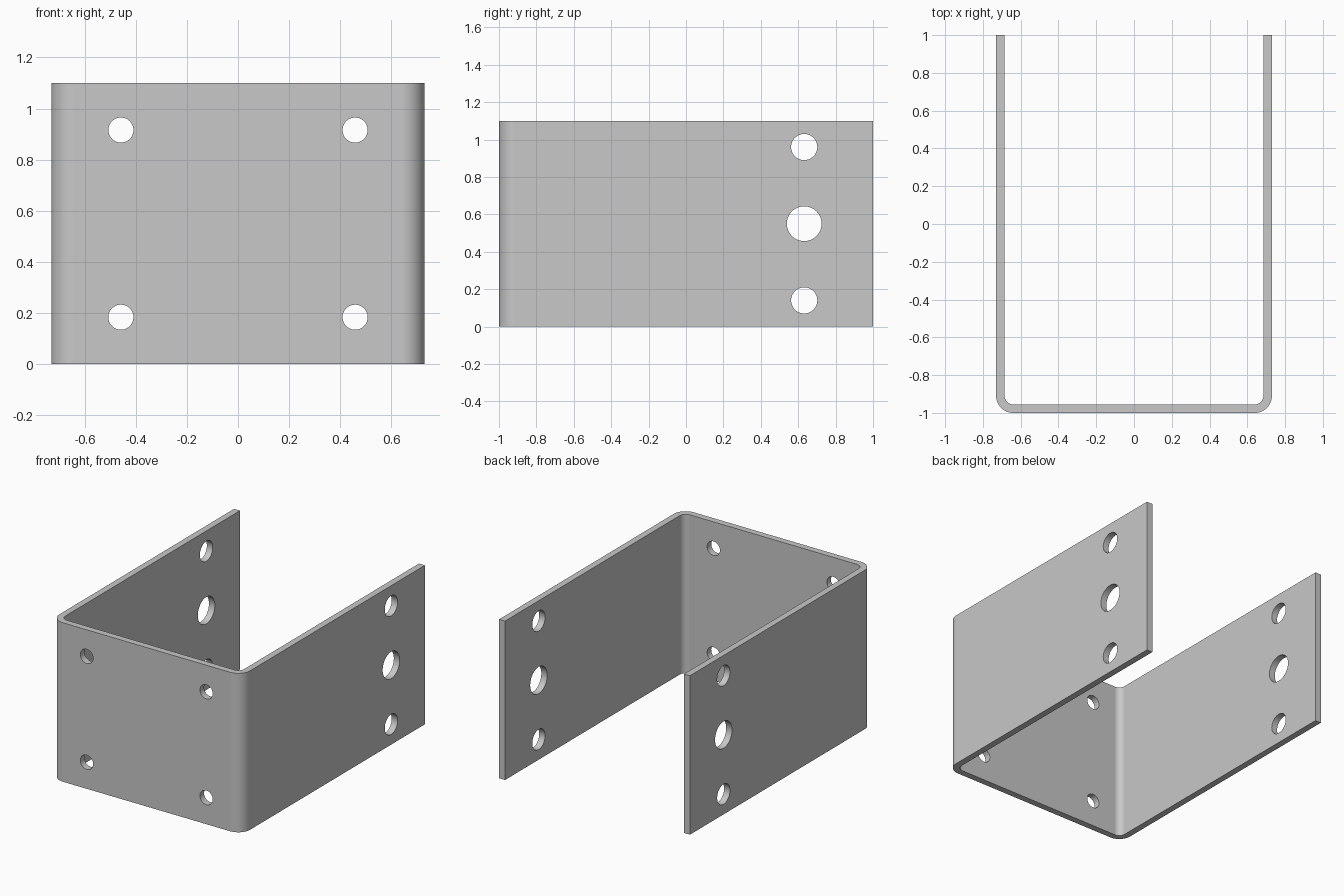
import bpy, bmesh
from math import sin, cos, pi
from mathutils import Matrix, Vector

HALF_W, HALF_L, HEIGHT = 0.73, 1.0, 1.1
THICK, BEND, STEPS = 0.045, 0.09, 12

cube = bpy.data.objects.get("Cube")
if cube:
    bpy.data.objects.remove(cube, do_unlink=True)

steel = bpy.data.materials.new("grey steel")
steel.use_nodes = True
grey = (0.58, 0.58, 0.58, 1)
steel.diffuse_color = grey
steel.node_tree.nodes["Principled BSDF"].inputs["Base Color"].default_value = grey


def add_object(name, bm):
    bmesh.ops.recalc_face_normals(bm, faces=bm.faces)
    mesh = bpy.data.meshes.new(name)
    bm.to_mesh(mesh)
    bm.free()
    mesh.materials.append(steel)
    obj = bpy.data.objects.new(name, mesh)
    bpy.context.collection.objects.link(obj)
    return obj


def u_outline(inset):
    """U-shaped path from the left flange end round to the right flange end."""
    cx, cy, r = HALF_W - BEND, BEND - HALF_L, BEND - inset
    arc = [(cx + r * cos(a), cy - r * sin(a))
           for a in (i * pi / 2 / STEPS for i in range(STEPS + 1))]
    half = [(HALF_W - inset, HALF_L)] + arc
    return half + [(-x, y) for x, y in reversed(half)]


# Bent plate: quad strip between the outer and inner outline, extruded upward
bm = bmesh.new()
outer, inner = ([bm.verts.new((x, y, 0)) for x, y in u_outline(t)] for t in (0, THICK))
strip = [bm.faces.new((outer[i], outer[i + 1], inner[i + 1], inner[i]))
         for i in range(len(outer) - 1)]
extruded = bmesh.ops.extrude_face_region(bm, geom=strip, use_keep_orig=True)
top = [v for v in extruded["geom"] if isinstance(v, bmesh.types.BMVert)]
bmesh.ops.translate(bm, verts=top, vec=(0, 0, HEIGHT))
bracket = add_object("u_bracket", bm)

# Hole cutters: through the front web and through both flanges
bm = bmesh.new()


def add_drill(centre, radius, depth, axis):
    turn = Vector((0, 0, 1)).rotation_difference(Vector(axis)).to_matrix().to_4x4()
    bmesh.ops.create_cone(bm, cap_ends=True, segments=48, radius1=radius, radius2=radius,
                          depth=depth, matrix=Matrix.Translation(centre) @ turn)


mid = HEIGHT / 2
for side in (-1, 1):
    for level in (-1, 1):
        add_drill((0.458 * side, -HALF_L, mid + 0.366 * level), 0.049, 0.3, (0, 1, 0))
    for level, radius in ((-1, 0.07), (0, 0.093), (1, 0.07)):
        add_drill((HALF_W * side, 0.632, mid + 0.41 * level), radius, 0.3, (1, 0, 0))
drills = add_object("hole_cutters", bm)
drills.hide_render = True

# Cut the holes, then drop the cutters
bpy.ops.object.select_all(action='DESELECT')
bpy.context.view_layer.objects.active = bracket
bracket.select_set(True)
cut = bracket.modifiers.new("holes", 'BOOLEAN')
cut.operation, cut.solver, cut.object = 'DIFFERENCE', 'EXACT', drills
bpy.ops.object.modifier_apply(modifier=cut.name)
bpy.data.objects.remove(drills, do_unlink=True)

# Smooth bends and hole walls, flat plates
bpy.ops.object.shade_smooth_by_angle(angle=pi / 6)
flat = bracket.modifiers.new("flat plates", 'WEIGHTED_NORMAL')
flat.keep_sharp = True
